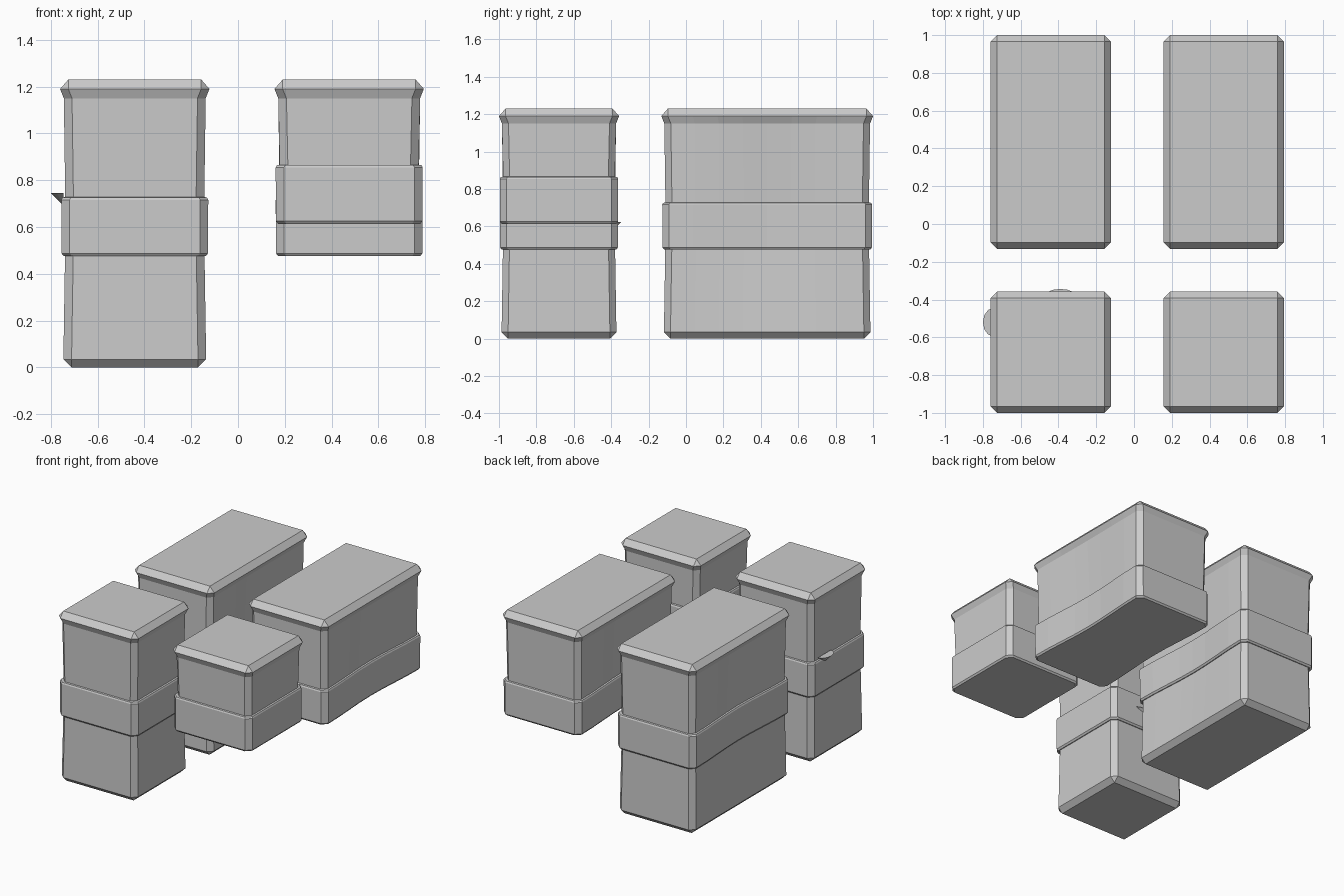
import bpy, bmesh, math

if "Cube" in bpy.data.objects:
    bpy.data.objects.remove(bpy.data.objects["Cube"])


def ring_points(cx, cy, hx, hy, chamfer, pinch, segs):
    # Chamfered rectangle, its long sides drawn in slightly at the middle
    half = hy - chamfer
    side = []
    for i in range(segs + 1):
        t = -1 + 2 * i / segs
        side.append((hx - pinch * math.cos(t * math.pi / 2) ** 2, half * t))
    pts = [(x, y) for x, y in side]
    pts += [(hx - chamfer, hy), (-hx + chamfer, hy)]
    pts += [(-x, -y) for x, y in side]
    pts += [(-hx + chamfer, -hy), (hx - chamfer, -hy)]
    return [(cx + x, cy + y) for x, y in pts]


def finish(bm, name):
    bmesh.ops.remove_doubles(bm, verts=bm.verts, dist=0.0005)
    bmesh.ops.recalc_face_normals(bm, faces=bm.faces)
    me = bpy.data.meshes.new(name)
    bm.to_mesh(me)
    bm.free()
    ob = bpy.data.objects.new(name, me)
    bpy.context.collection.objects.link(ob)
    return ob


def loft(name, box, profile):
    # profile rows: height, inset from the outer size, corner chamfer, pinch
    cx, cy, hx, hy, pinch_amount, segs = box
    bm = bmesh.new()
    rings = []
    for z, inset, chamfer, pinch in profile:
        pts = ring_points(cx, cy, hx - inset, hy - inset, chamfer,
                          pinch * pinch_amount, segs)
        rings.append([bm.verts.new((x, y, z)) for x, y in pts])
    n = len(rings[0])
    for a, b in zip(rings, rings[1:]):
        for i in range(n):
            j = (i + 1) % n
            bm.faces.new((a[i], a[j], b[j], b[i]))
    bm.faces.new(rings[0][::-1])
    bm.faces.new(rings[-1])
    finish(bm, name)


def lid(name, box, z):
    # Wide band, upper walls, flared lip and bevelled top
    loft(name, box, [
        (z, 0.015, 0.035, 1), (z + 0.012, 0.006, 0.035, 1),
        (z + 0.24, 0.005, 0.035, 1), (z + 0.25, 0.010, 0.035, 1),
        (z + 0.252, 0.022, 0.035, 1), (1.15, 0.016, 0.035, 0.2),
        (1.19, 0, 0.035, 0), (1.23, 0.035, 0, 0)])


def base(name, box):
    loft(name, box, [(0, 0.049, 0, 0), (0.035, 0.014, 0.035, 0),
                     (0.476, 0.021, 0.035, 1)])


def pull_tab(name, origin, out, along, width, depth, top, drop):
    # Half-round lip tapering down to the wall
    bm = bmesh.new()
    ox, oy = origin
    rim = []
    for i in range(7):
        a = math.pi * i / 6
        d, s = depth * math.sin(a), width * math.cos(a)
        rim.append(bm.verts.new((ox + out[0] * d + along[0] * s,
                                 oy + out[1] * d + along[1] * s, top)))
    tip = bm.verts.new((ox, oy, top - drop))
    bm.faces.new(rim)
    for a, b in zip(rim, rim[1:]):
        bm.faces.new((a, b, tip))
    bm.faces.new((rim[-1], rim[0], tip))
    finish(bm, name)


# Centre x, centre y, half width, half depth, pinch, side segments
left_back = (-0.441, 0.434, 0.319, 0.566, 0.022, 8)
right_back = (0.475, 0.434, 0.319, 0.566, 0.022, 8)
left_front = (-0.441, -0.679, 0.319, 0.321, 0, 1)
right_front = (0.475, -0.679, 0.319, 0.321, 0, 1)

# Tall boxes on the left have a base below the lid
for label, box in (("back_left", left_back), ("front_left", left_front)):
    base(label + "_base", box)
    lid(label + "_lid", box, 0.476)

# Lids alone on the right
lid("back_right_lid", right_back, 0.476)
lid("front_right_lid", right_front, 0.614)

# Pull tabs on the front left box
pull_tab("side_tab", (-0.745, -0.52), (-1, 0), (0, 1), 0.075, 0.055, 0.745, 0.055)
pull_tab("rear_tab", (-0.39, -0.37), (0, 1), (1, 0), 0.07, 0.026, 0.625, 0.025)
